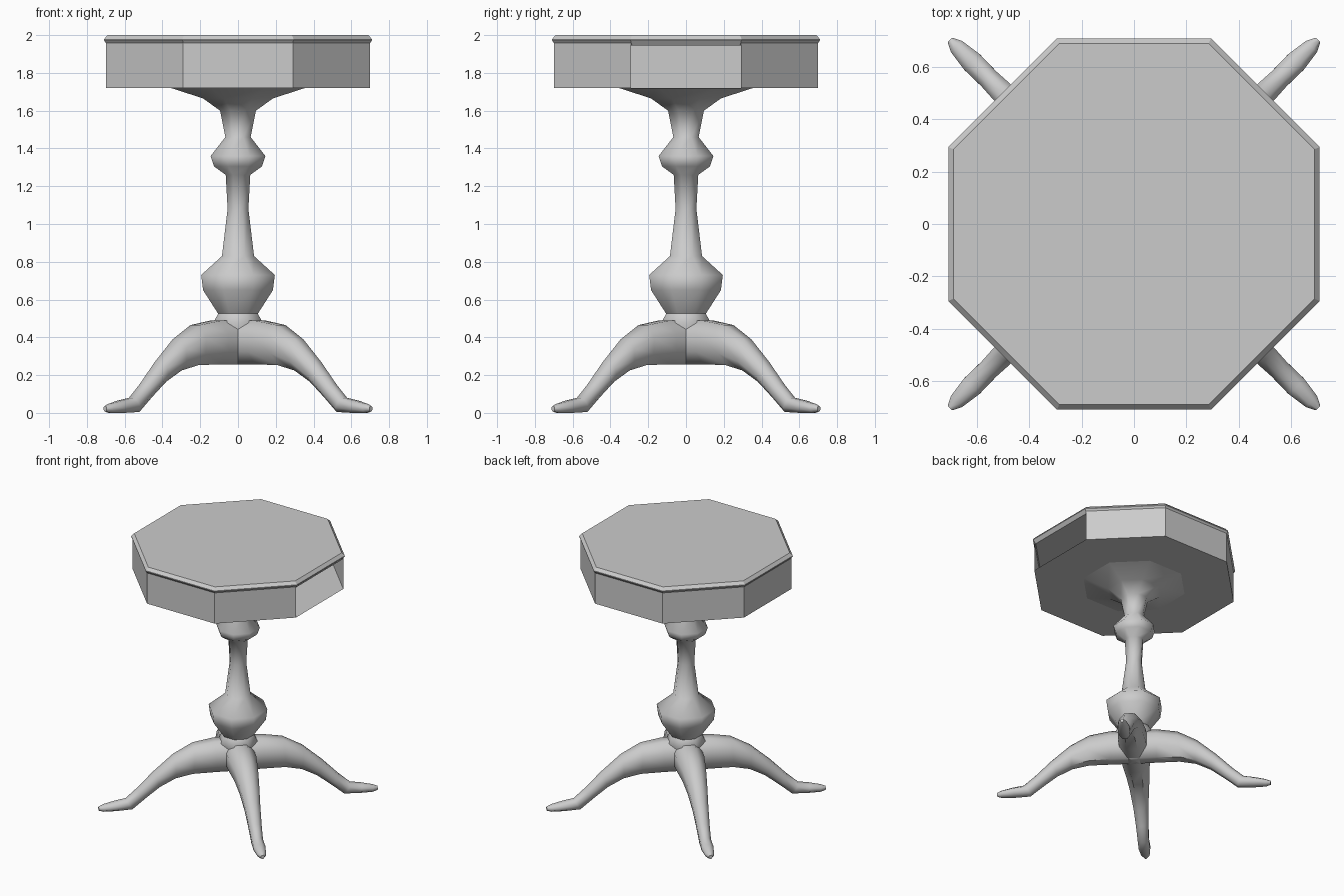
import bpy, bmesh, math

if "Cube" in bpy.data.objects:
    bpy.data.objects.remove(bpy.data.objects["Cube"])

FLAT = 1 / math.cos(math.pi / 8)   # apothem -> corner radius of an octagon


def octagon(scale_x, scale_y=None):
    """Eight points with flat sides on the axes; sizes are half-widths."""
    scale_y = scale_x if scale_y is None else scale_y
    angles = [math.pi / 8 + i * math.pi / 4 for i in range(8)]
    return [(scale_x * FLAT * math.cos(a), scale_y * FLAT * math.sin(a)) for a in angles]


def loft(name, rings, cap_start=True, cap_end=True, smooth=None, skip=None):
    """Skin a list of rings; skip(normal) drops unwanted side faces."""
    bm = bmesh.new()
    loops = [[bm.verts.new(p) for p in ring] for ring in rings]
    for a, b in zip(loops, loops[1:]):
        for i in range(len(a)):
            j = (i + 1) % len(a)
            bm.faces.new((a[i], a[j], b[j], b[i]))
    if cap_start:
        bm.faces.new(loops[0][::-1])
    if cap_end:
        bm.faces.new(loops[-1])
    bmesh.ops.recalc_face_normals(bm, faces=bm.faces[:])
    bm.normal_update()
    if skip:
        bmesh.ops.delete(bm, geom=[f for f in bm.faces if skip(f.normal)], context='FACES')
    mesh = bpy.data.meshes.new(name)
    bm.to_mesh(mesh)
    bm.free()
    obj = bpy.data.objects.new(name, mesh)
    bpy.context.collection.objects.link(obj)
    if smooth:
        bpy.ops.object.select_all(action='DESELECT')
        obj.select_set(True)
        bpy.context.view_layer.objects.active = obj
        bpy.ops.object.shade_smooth_by_angle(angle=math.radians(smooth))
    return obj


def turned(profile):
    return [[(x, y, z) for x, y in octagon(r)] for r, z in profile]


# Table top: octagonal slab, bevelled above and below
loft("table_top", turned([(0.69, 1.945), (0.71, 1.973), (0.71, 1.978), (0.69, 2.0)]))

# Apron with floor, one side (+x) left open for the missing drawer
loft("apron", turned([(0.70, 1.72), (0.70, 1.958)]), cap_end=False,
     skip=lambda n: n.x > 0.95)

# Turned pedestal column
loft("column", turned([
    (0.10, 0.40), (0.13, 0.48), (0.105, 0.525), (0.185, 0.65), (0.195, 0.73),
    (0.085, 0.83), (0.055, 1.08), (0.065, 1.26), (0.127, 1.305), (0.145, 1.36),
    (0.067, 1.46), (0.095, 1.60), (0.185, 1.665), (0.355, 1.72)]),
    cap_end=False, smooth=60)

# Legs: (top r, top z, bottom r, bottom z, half width) along the curve
stations = [
    (0.00, 0.490, 0.00, 0.255, 0.10),
    (0.17, 0.488, 0.17, 0.257, 0.10),
    (0.32, 0.465, 0.33, 0.253, 0.085),
    (0.46, 0.390, 0.45, 0.225, 0.070),
    (0.60, 0.270, 0.56, 0.165, 0.055),
    (0.72, 0.150, 0.66, 0.085, 0.045),
    (0.80, 0.080, 0.755, 0.005, 0.040),
    (0.88, 0.066, 0.87, 0.000, 0.042),
    (0.96, 0.048, 0.96, 0.000, 0.030),
    (0.995, 0.036, 0.995, 0.008, 0.012),
]
corners = ["back_right", "back_left", "front_left", "front_right"]
for k, corner in enumerate(corners):
    c = math.cos(math.pi / 4 + k * math.pi / 2)
    s = math.sin(math.pi / 4 + k * math.pi / 2)
    rings = []
    for rt, zt, rb, zb, w in stations:
        ring = []
        for side, t in octagon(w, 0.5):
            f = t + 0.5                      # 0 = underside, 1 = top
            f = min(max(f, 0), 1)
            r = rb + (rt - rb) * f
            ring.append((r * c - side * s, r * s + side * c, zb + (zt - zb) * f))
        rings.append(ring)
    loft(corner + "_leg", rings, cap_start=False, smooth=50)
